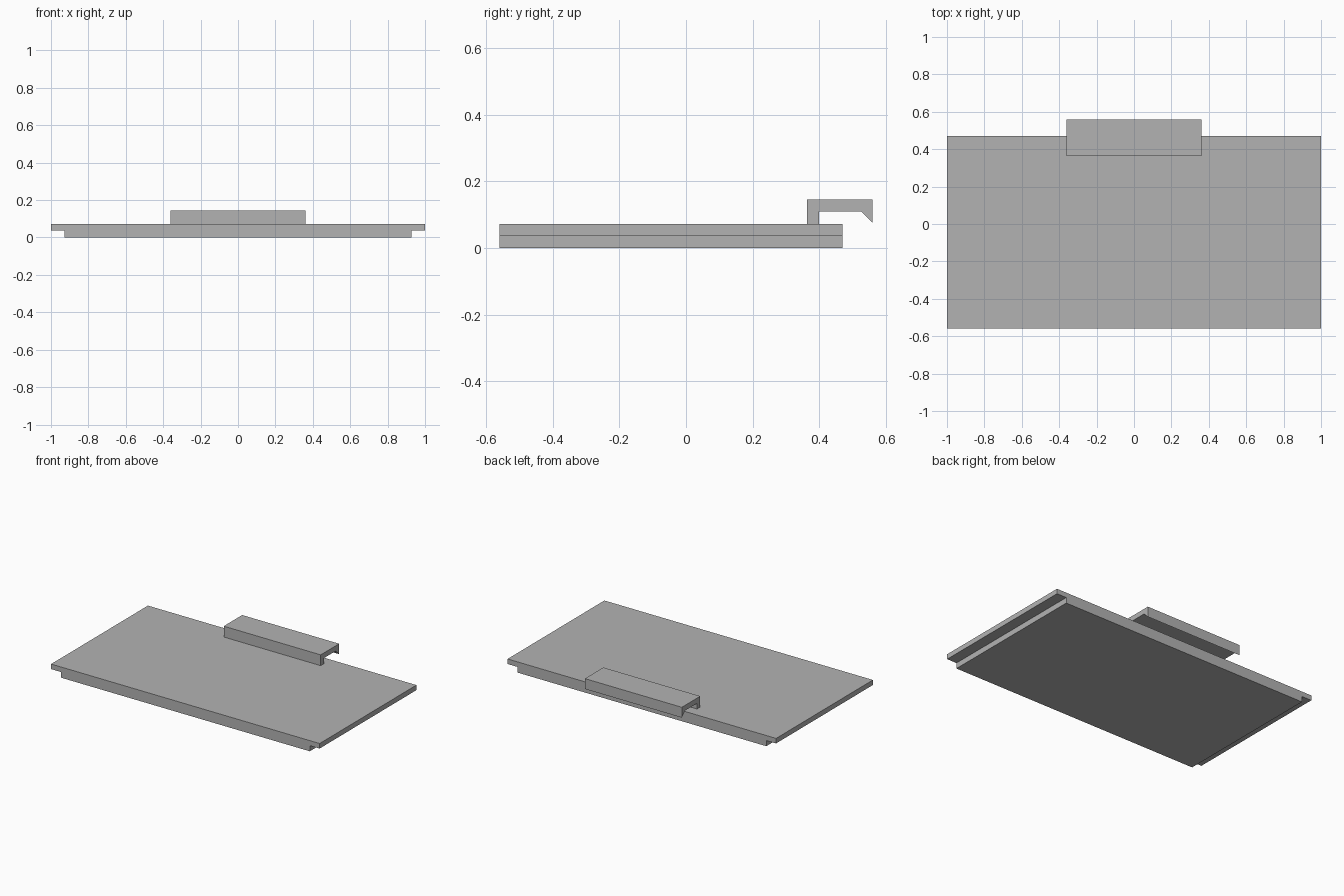
import bpy
import bmesh
from mathutils import Vector

cube = bpy.data.objects.get("Cube")
if cube:
    bpy.data.objects.remove(cube, do_unlink=True)

GREY = (0.45, 0.45, 0.45, 1)
grey = bpy.data.materials.new("plain grey")
grey.use_nodes = True
grey.diffuse_color = GREY
grey.node_tree.nodes["Principled BSDF"].inputs["Base Color"].default_value = GREY


def extrude_profile(name, points, direction):
    """Sweep a closed profile along a direction into a solid object."""
    bm = bmesh.new()
    face = bm.faces.new([bm.verts.new(p) for p in points])
    swept = bmesh.ops.extrude_face_region(bm, geom=[face], use_keep_orig=True)
    moved = [v for v in swept["geom"] if isinstance(v, bmesh.types.BMVert)]
    bmesh.ops.translate(bm, verts=moved, vec=Vector(direction))
    bmesh.ops.recalc_face_normals(bm, faces=bm.faces)
    mesh = bpy.data.meshes.new(name)
    bm.to_mesh(mesh)
    bm.free()
    mesh.materials.append(grey)
    obj = bpy.data.objects.new(name, mesh)
    bpy.context.collection.objects.link(obj)
    return obj


# Cover panel: stepped underside along both short ends
FRONT, BACK = -0.56, 0.47
half = [(0.927, 0), (0.927, 0.038), (1, 0.038), (1, 0.072)]
outline = half + [(-x, z) for x, z in reversed(half)]
extrude_profile("cover_panel", [(x, FRONT, z) for x, z in outline], (0, BACK - FRONT, 0))

# Latch: upright foot, overhanging arm and a slanted hook at its tip
LATCH_HALF = 0.361
hook = [(0.364, 0.072), (0.399, 0.072), (0.399, 0.11), (0.525, 0.11),
        (0.56, 0.075), (0.56, 0.145), (0.364, 0.145)]
extrude_profile("latch_hook", [(-LATCH_HALF, y, z) for y, z in hook], (2 * LATCH_HALF, 0, 0))
